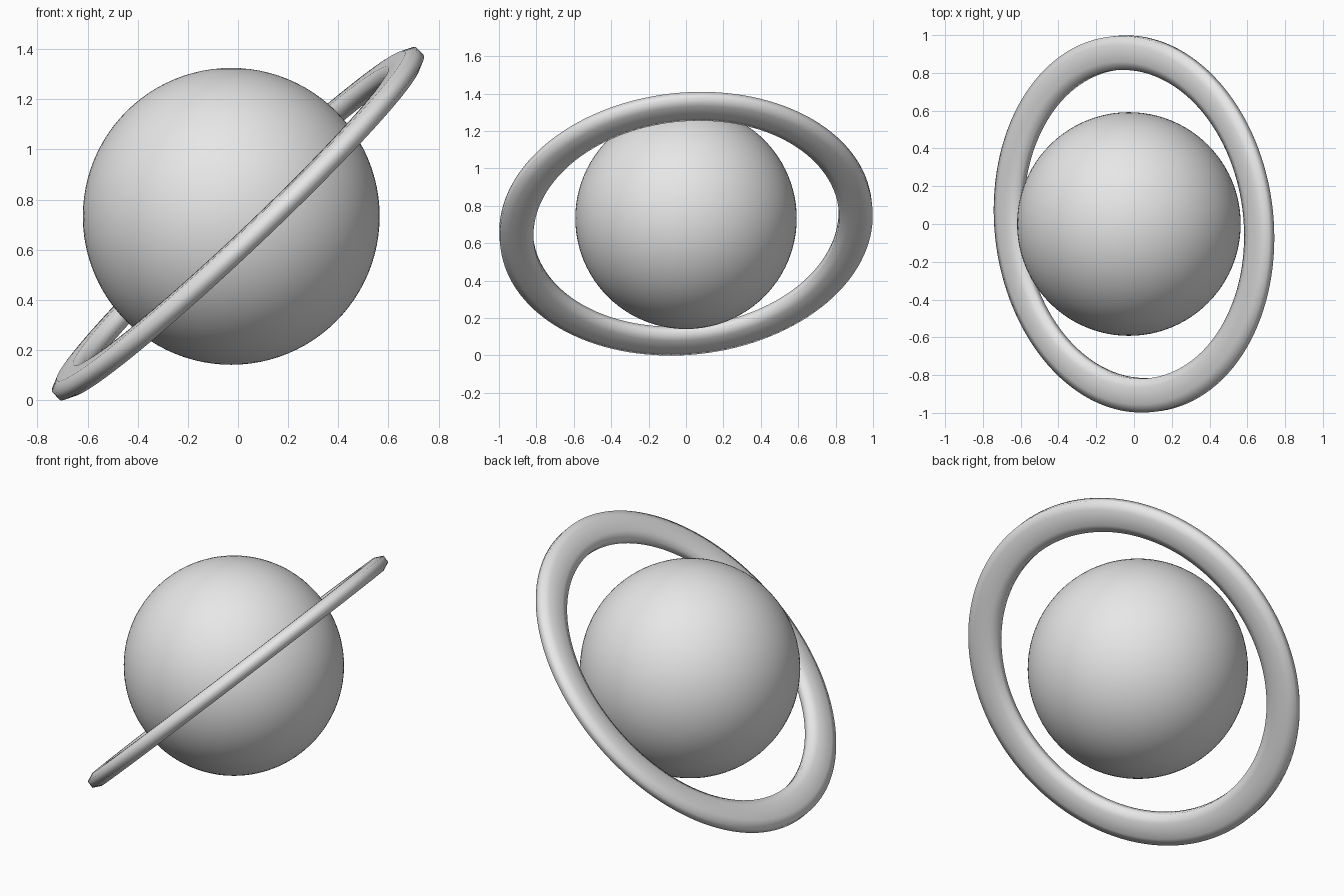
import bpy
import bmesh
import math
from mathutils import Vector, Matrix

cube = bpy.data.objects.get("Cube")
if cube:
    bpy.data.objects.remove(cube, do_unlink=True)

# One plain grey for the whole model
GREY = (0.8, 0.8, 0.8, 1.0)
grey = bpy.data.materials.new("plain_grey")
grey.use_nodes = True
grey.diffuse_color = GREY
for node in grey.node_tree.nodes:
    if node.type == 'BSDF_PRINCIPLED':
        node.inputs["Base Color"].default_value = GREY


def add_object(name, bm):
    """Turn a bmesh into a smooth-shaded grey object."""
    bmesh.ops.recalc_face_normals(bm, faces=bm.faces)
    for face in bm.faces:
        face.smooth = True
    mesh = bpy.data.meshes.new(name)
    bm.to_mesh(mesh)
    bm.free()
    mesh.materials.append(grey)
    obj = bpy.data.objects.new(name, mesh)
    bpy.context.collection.objects.link(obj)
    return obj


# Planet body
bm = bmesh.new()
bmesh.ops.create_uvsphere(bm, u_segments=96, v_segments=48, radius=0.592)
planet = add_object("planet_body", bm)
planet.location = (-0.027, 0, 0.733)

# Tilted ring: a flat, chamfered cross-section spun about its own axis
RING_RADIUS = 0.91
corner = [(0.09, 0.021), (0.045, 0.042)]
section = corner + [(-r, z) for r, z in reversed(corner)]
section += [(-r, -z) for r, z in section]

bm = bmesh.new()
verts = [bm.verts.new((RING_RADIUS + r, 0, z)) for r, z in section]
edges = [bm.edges.new((v, verts[i - 1])) for i, v in enumerate(verts)]
bmesh.ops.spin(bm, geom=verts + edges, cent=(0, 0, 0), axis=(0, 0, 1),
               angle=math.tau, steps=128, use_merge=True)
bmesh.ops.remove_doubles(bm, verts=bm.verts, dist=0.0001)
ring_axis = Vector((-0.685, -0.08, 0.724)).normalized()
tilt = Vector((0, 0, 1)).rotation_difference(ring_axis).to_matrix().to_4x4()
ring = add_object("planet_ring", bm)
ring.matrix_world = Matrix.Translation((0, 0, 0.704)) @ tilt
